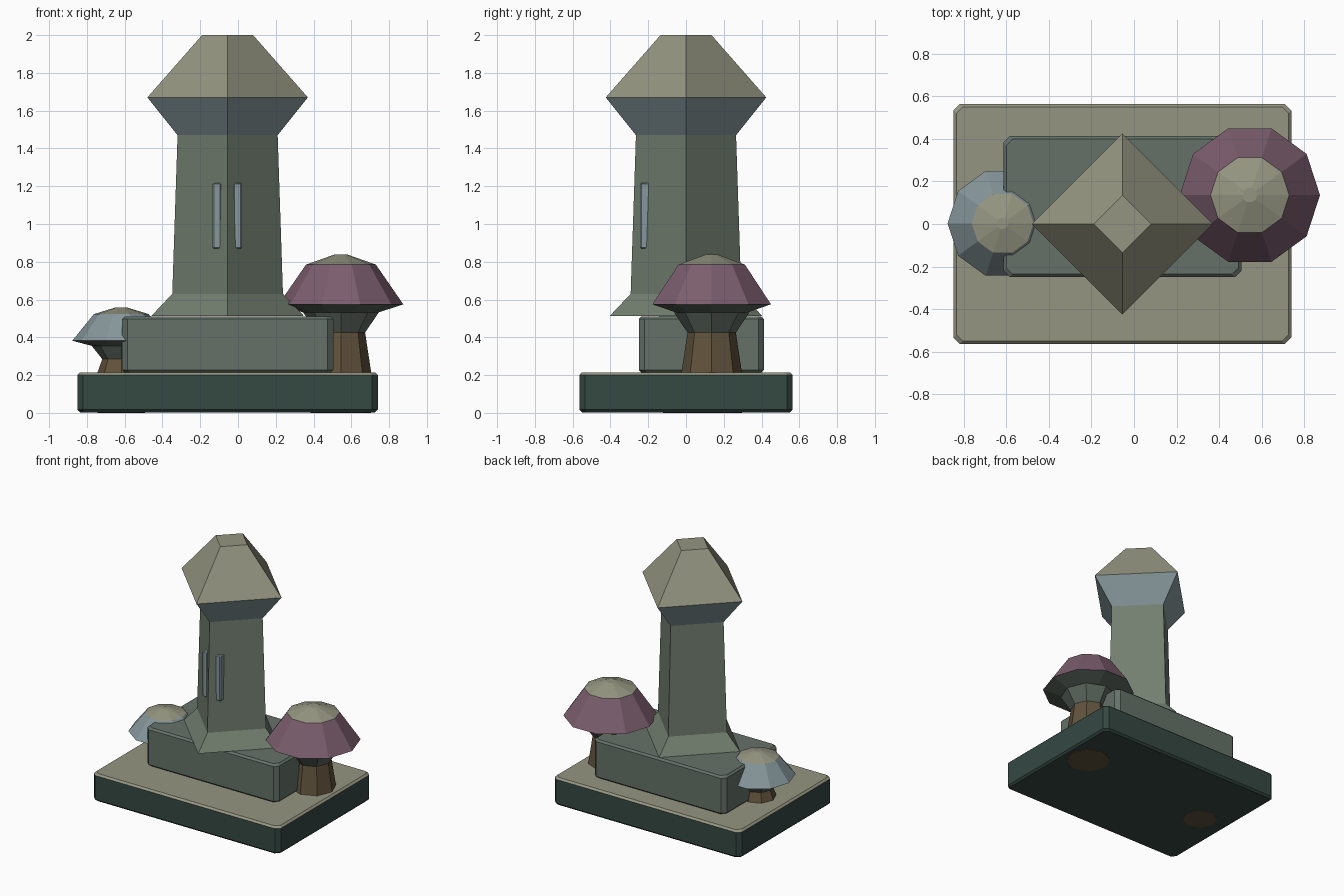
import bpy
from math import cos, sin, tau

if "Cube" in bpy.data.objects:
    bpy.data.objects.remove(bpy.data.objects["Cube"])

COLORS = {
    "beige": (0.30, 0.30, 0.22), "moss": (0.17, 0.21, 0.16), "slate": (0.13, 0.165, 0.14),
    "dark": (0.035, 0.065, 0.055), "blue": (0.24, 0.31, 0.33), "purple": (0.20, 0.11, 0.155),
    "brown": (0.12, 0.085, 0.045), "gill": (0.11, 0.14, 0.115),
}
MATS = {}
for key, rgb in COLORS.items():
    MATS[key] = bpy.data.materials.new(key)
    MATS[key].diffuse_color = (*rgb, 1)


def loft(name, rings, bands, bottom, top):
    """Bridge equal-sized rings with flat faces; one colour per band and cap."""
    n = len(rings[0])
    verts = [p for r in rings for p in r]
    faces = [list(range(n))[::-1]]
    cols = [bottom]
    for b, col in enumerate(bands):
        for i in range(n):
            j = (i + 1) % n
            faces.append([b * n + i, b * n + j, (b + 1) * n + j, (b + 1) * n + i])
            cols.append(col)
    faces.append([(len(rings) - 1) * n + i for i in range(n)])
    cols.append(top)
    mesh = bpy.data.meshes.new(name)
    mesh.from_pydata(verts, [], faces)
    used = list(dict.fromkeys(cols))
    for c in used:
        mesh.materials.append(MATS[c])
    for f, c in zip(mesh.polygons, cols):
        f.material_index = used.index(c)
    ob = bpy.data.objects.new(name, mesh)
    bpy.context.collection.objects.link(ob)
    return ob


def turned(name, center, sides, profile, bands, bottom, top):
    """Low-poly lathe from (radius, z) pairs."""
    cx, cy = center
    rings = [[(cx + r * cos(tau * i / sides), cy + r * sin(tau * i / sides), z)
              for i in range(sides)] for r, z in profile]
    return loft(name, rings, bands, bottom, top)


def slab(name, x, y, z, c, e, col, top):
    """Box with chamfer c on upright edges and e on the horizontal ones."""
    def ring(inset, h):
        x0, x1, y0, y1 = x[0] + inset, x[1] - inset, y[0] + inset, y[1] - inset
        return [(x0 + c, y0, h), (x1 - c, y0, h), (x1, y0 + c, h), (x1, y1 - c, h),
                (x1 - c, y1, h), (x0 + c, y1, h), (x0, y1 - c, h), (x0, y0 + c, h)]
    rings = [ring(e, z[0]), ring(0, z[0] + e), ring(0, z[1] - e), ring(e, z[1])]
    return loft(name, rings, [col, col, top], col, top)


# Base and plinth
slab("base", (-0.85, 0.74), (-0.565, 0.565), (0.003, 0.215), 0.03, 0.014, "dark", "beige")
slab("plinth", (-0.615, 0.505), (-0.25, 0.413), (0.214, 0.51), 0.03, 0.014, "slate", "slate")

# Diamond-plan tower with flared foot, overhang and roof
turned("tower", (-0.055, 0), 4,
       [(0.405, 0.512), (0.293, 0.63), (0.265, 1.47), (0.425, 1.67), (0.135, 2.0)],
       ["moss", "moss", "blue", "beige"], "moss", "beige")

# Slit windows either side of the front corner
for side, sx in (("left", -1), ("right", 1)):
    cx = -0.057 + sx * 0.055
    slab("window_" + side, (cx - 0.023, cx + 0.023), (-0.243, -0.17), (0.87, 1.217),
         0.007, 0.006, "blue", "blue")


def mushroom(name, center, w, stem_z, gill_z, rim_z, ring_z, top_z, cap):
    turned(name + "_stem", center, 8,
           [(0.16 * w, 0.0), (0.16 * w, 0.215), (0.128 * w, stem_z), (0.2 * w, gill_z)],
           ["brown", "brown", "gill"], "brown", "gill")
    turned(name + "_cap", center, 10,
           [(0.2 * w, gill_z), (0.33 * w, rim_z), (0.185 * w, ring_z), (0.035 * w, top_z)],
           ["gill", cap, "beige"], "gill", "beige")


# Mushrooms
mushroom("large_mushroom", (0.545, 0.136), 1.0, 0.425, 0.532, 0.575, 0.785, 0.838, "purple")
mushroom("small_mushroom", (-0.618, 0.003), 0.785, 0.285, 0.355, 0.382, 0.523, 0.559, "blue")

for m in bpy.data.materials:
    if m.users and not m.is_grease_pencil:
        m.use_nodes = True
        m.node_tree.nodes["Principled BSDF"].inputs["Base Color"].default_value = m.diffuse_color
